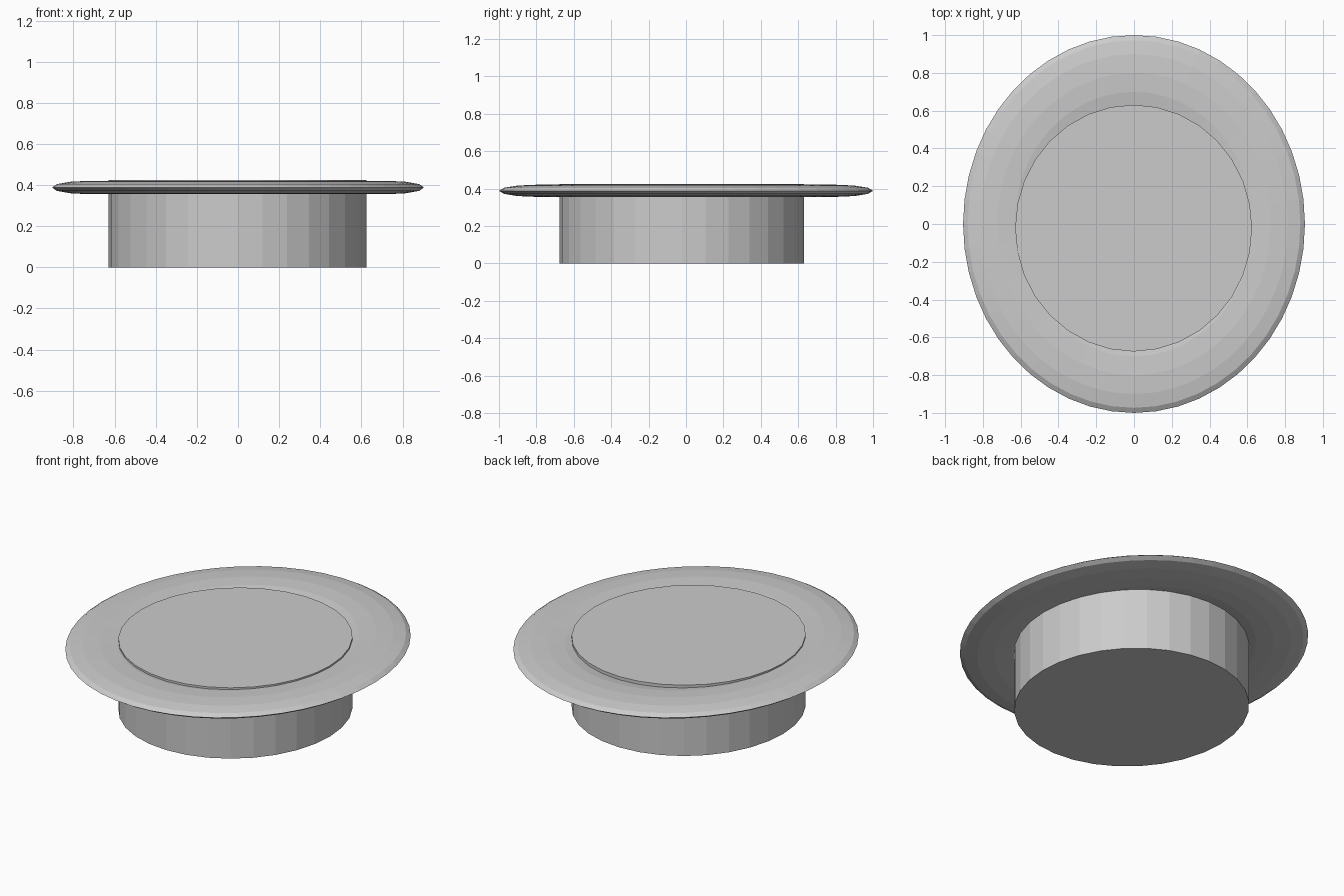
import bpy

if "Cube" in bpy.data.objects:
    bpy.data.objects.remove(bpy.data.objects["Cube"])


def finish(name, scale):
    """Name the active object and apply its proportions as scale."""
    obj = bpy.context.active_object
    obj.name = name
    obj.scale = scale
    bpy.ops.object.transform_apply(location=False, rotation=False, scale=True)
    bpy.ops.object.shade_flat()
    return obj


# Brim: flattened oval ring around the crown
bpy.ops.mesh.primitive_torus_add(
    major_segments=48, minor_segments=12,
    major_radius=1.0, minor_radius=0.25,
    location=(0, 0, 0.388))
finish("brim", (0.724, 0.8, 0.13))

# Crown: slightly oval closed drum, set a little towards the front
HEIGHT = 0.424
bpy.ops.mesh.primitive_cylinder_add(
    vertices=32, radius=1.0, depth=1.0,
    location=(-0.002, -0.022, HEIGHT / 2))
finish("crown", (0.627, 0.653, HEIGHT))
